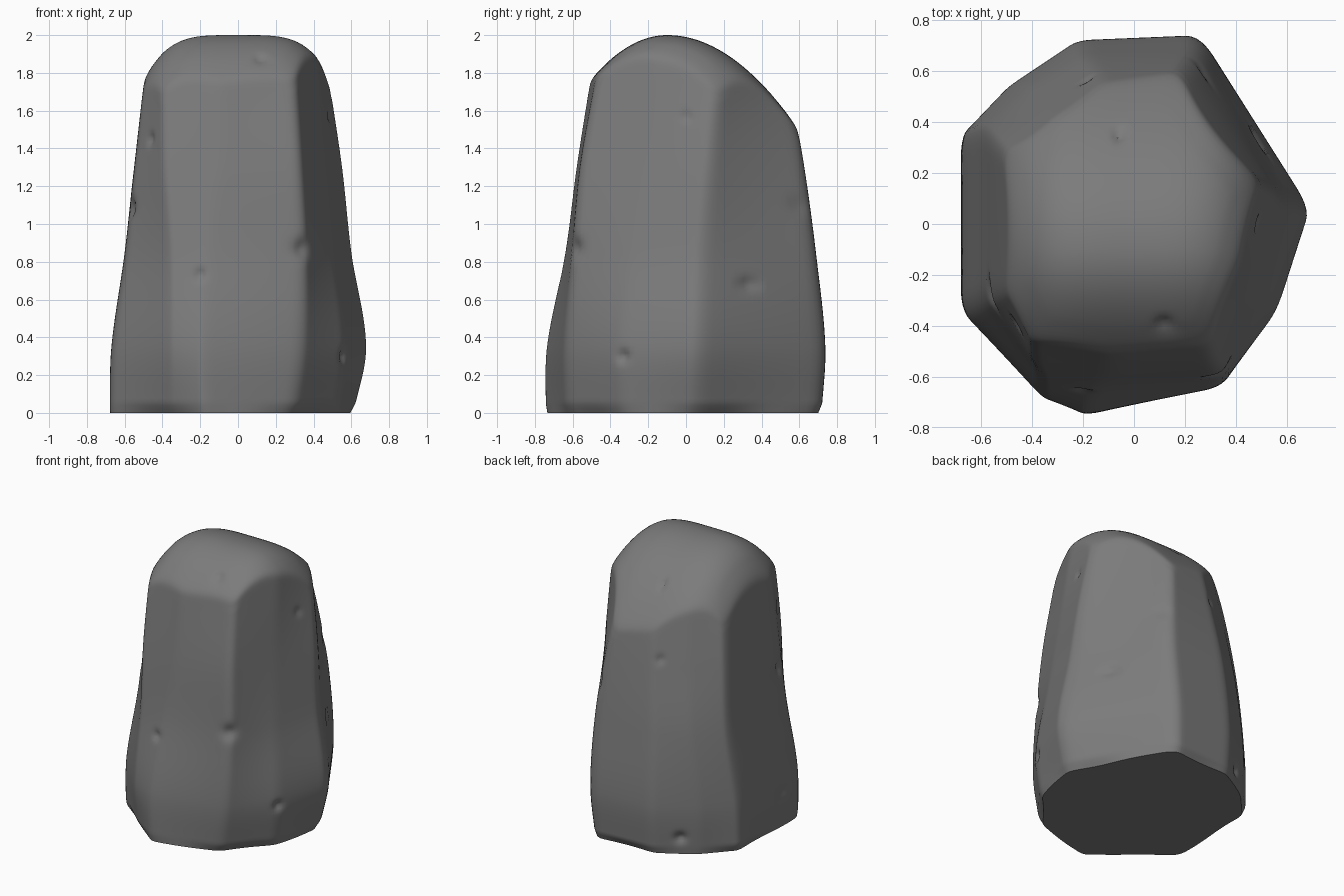
import bpy, bmesh, math
from mathutils import Vector

if "Cube" in bpy.data.objects:
    bpy.data.objects.remove(bpy.data.objects["Cube"], do_unlink=True)

ROWS, CAP_RINGS, EDGE_STEPS, CORNER_STEPS = 90, 24, 12, 5
ROUNDING = .12
CENTRE = Vector((-.03, -.02))

# Outline corners at rising heights, counter-clockwise from the +x ridge
LEVELS = [
    (0, [(.62, .05), (.24, .72), (-.22, .7), (-.48, .53), (-.68, .34), (-.68, -.34),
         (-.36, -.63), (-.18, -.75), (.29, -.63), (.53, -.33)]),
    (.35, [(.69, .06), (.26, .74), (-.22, .72), (-.49, .54), (-.67, .35), (-.67, -.34),
           (-.36, -.68), (-.19, -.74), (.34, -.64), (.56, -.34)]),
    (.85, [(.61, .08), (.26, .69), (-.2, .67), (-.42, .54), (-.6, .37), (-.6, -.3),
           (-.36, -.61), (-.15, -.64), (.35, -.6), (.5, -.28)]),
    (1.3, [(.56, .12), (.21, .63), (-.15, .6), (-.36, .48), (-.55, .33), (-.55, -.28),
           (-.39, -.54), (-.1, -.58), (.33, -.56), (.46, -.22)]),
    (1.75, [(.49, .17), (.14, .55), (-.1, .52), (-.3, .41), (-.49, .26), (-.5, -.26),
            (-.4, -.46), (-.1, -.51), (.3, -.48), (.43, -.16)]),
]

# Small pits and chips: position, radius, depth
PITS = [
    ((-.2, -.65, .73), .03, .02), ((.12, -.39, 1.87), .03, .02),
    ((-.47, -.4, 1.45), .03, .02), ((.55, -.33, .3), .03, .03),
    ((.5, 0, 1.57), .025, .02), ((.48, .33, .68), .035, .03),
    ((-.06, .35, 1.79), .025, .02), ((.35, -.6, .87), .05, .03),
    ((-.58, -.28, 1.08), .05, .03), ((.3, .62, 1.1), .05, .02),
    ((-.2, .59, 1.36), .03, .03), ((-.38, .61, .12), .035, .03),
    ((-.67, -.15, .25), .03, .02),
]


def corners_at(z):
    """Smoothly interpolated outline corners at height z."""
    k = 0
    while k < len(LEVELS) - 2 and z > LEVELS[k + 1][0]:
        k += 1
    z0, z1 = LEVELS[k][0], LEVELS[k + 1][0]
    t = (z - z0) / (z1 - z0)

    def slope(level, i):
        lo, hi = max(level - 1, 0), min(level + 1, len(LEVELS) - 1)
        rise = LEVELS[hi][0] - LEVELS[lo][0]
        return (Vector(LEVELS[hi][1][i]) - Vector(LEVELS[lo][1][i])) / rise

    result = []
    for i in range(len(LEVELS[k][1])):
        a, b = Vector(LEVELS[k][1][i]), Vector(LEVELS[k + 1][1][i])
        if t > 1:
            result.append(b + slope(k + 1, i) * (z - z1))
            continue
        h = t * t * (3 - 2 * t)
        bend = slope(k, i) * t * (1 - t) ** 2 - slope(k + 1, i) * t * t * (1 - t)
        result.append(a.lerp(b, h) + bend * (z1 - z0))
    return result


def outline_point(z, column):
    """Point on the rounded polygon outline."""
    pts = corners_at(z)
    i, s = divmod(column, EDGE_STEPS + CORNER_STEPS)
    here, after = pts[i], pts[(i + 1) % len(pts)]
    if s < CORNER_STEPS:
        t = s / CORNER_STEPS
        start, end = here.lerp(pts[i - 1], ROUNDING), here.lerp(after, ROUNDING)
        return start.lerp(here, t).lerp(here.lerp(end, t), t)
    along = (s - CORNER_STEPS) / EDGE_STEPS
    return here.lerp(after, ROUNDING + (1 - 2 * ROUNDING) * along)


def roof(p):
    """Height of the domed top, sloping further down at the back."""
    d = p.y + .1
    return 2 - .2 * (abs(p.x) / .48) ** 4 - (1.03 if d > 0 else 1.44) * d * d


def weather(p):
    """Press the pits in and chip the foot."""
    inward = Vector((CENTRE.x - p.x, CENTRE.y - p.y, -.4 if p.z > 1.75 else 0)).normalized()
    push = 0
    for place, radius, depth in PITS:
        push += depth * math.exp(-(p - Vector(place)).length_squared / radius ** 2)
    if p.z < .05:
        a = math.atan2(p.y, p.x)
        push += .012 * (1.2 + math.sin(5 * a)) * (1 - p.z / .05)
    return p + inward * push


# Standing stone: lofted sides, then rings closing over the top
columns = len(LEVELS[0][1]) * (EDGE_STEPS + CORNER_STEPS)
rings = [[] for _ in range(ROWS + CAP_RINGS)]
bm = bmesh.new()
for c in range(columns):
    low, high = 1.2, 2.0
    for _ in range(20):
        mid = (low + high) / 2
        if roof(outline_point(mid, c)) > mid:
            low = mid
        else:
            high = mid
    for r in range(ROWS):
        z = low * r / (ROWS - 1)
        rings[r].append(bm.verts.new(weather(outline_point(z, c).to_3d() + Vector((0, 0, z)))))
    rim = outline_point(low, c)
    for r in range(CAP_RINGS):
        p = rim.lerp(CENTRE, (r + 1) / (CAP_RINGS + 1))
        rings[ROWS + r].append(bm.verts.new(weather(Vector((p.x, p.y, roof(p))))))

for lower, upper in zip(rings, rings[1:]):
    for c in range(columns):
        n = (c + 1) % columns
        bm.faces.new((lower[c], lower[n], upper[n], upper[c]))
peak = bm.verts.new((CENTRE.x, CENTRE.y, roof(CENTRE)))
for c in range(columns):
    bm.faces.new((rings[-1][c], rings[-1][(c + 1) % columns], peak))
bm.faces.new(rings[0][::-1])

# Soften the shoulder where the sides meet the top
shoulder = [v for ring in rings[ROWS - 4:ROWS + 4] for v in ring]
for _ in range(5):
    bmesh.ops.smooth_vert(bm, verts=shoulder, factor=.5, use_axis_x=True,
                          use_axis_y=True, use_axis_z=True)
bmesh.ops.recalc_face_normals(bm, faces=bm.faces)

mesh = bpy.data.meshes.new("standing_stone")
bm.to_mesh(mesh)
bm.free()
stone = bpy.data.objects.new("standing_stone", mesh)
bpy.context.collection.objects.link(stone)

# Stone grey
grey = bpy.data.materials.new("stone_grey")
grey.use_nodes = True
colour = (.2, .2, .2, 1)
grey.diffuse_color = colour
grey.node_tree.nodes["Principled BSDF"].inputs["Base Color"].default_value = colour
mesh.materials.append(grey)

bpy.ops.object.select_all(action="DESELECT")
stone.select_set(True)
bpy.context.view_layer.objects.active = stone
bpy.ops.object.shade_smooth_by_angle(angle=math.radians(40))
